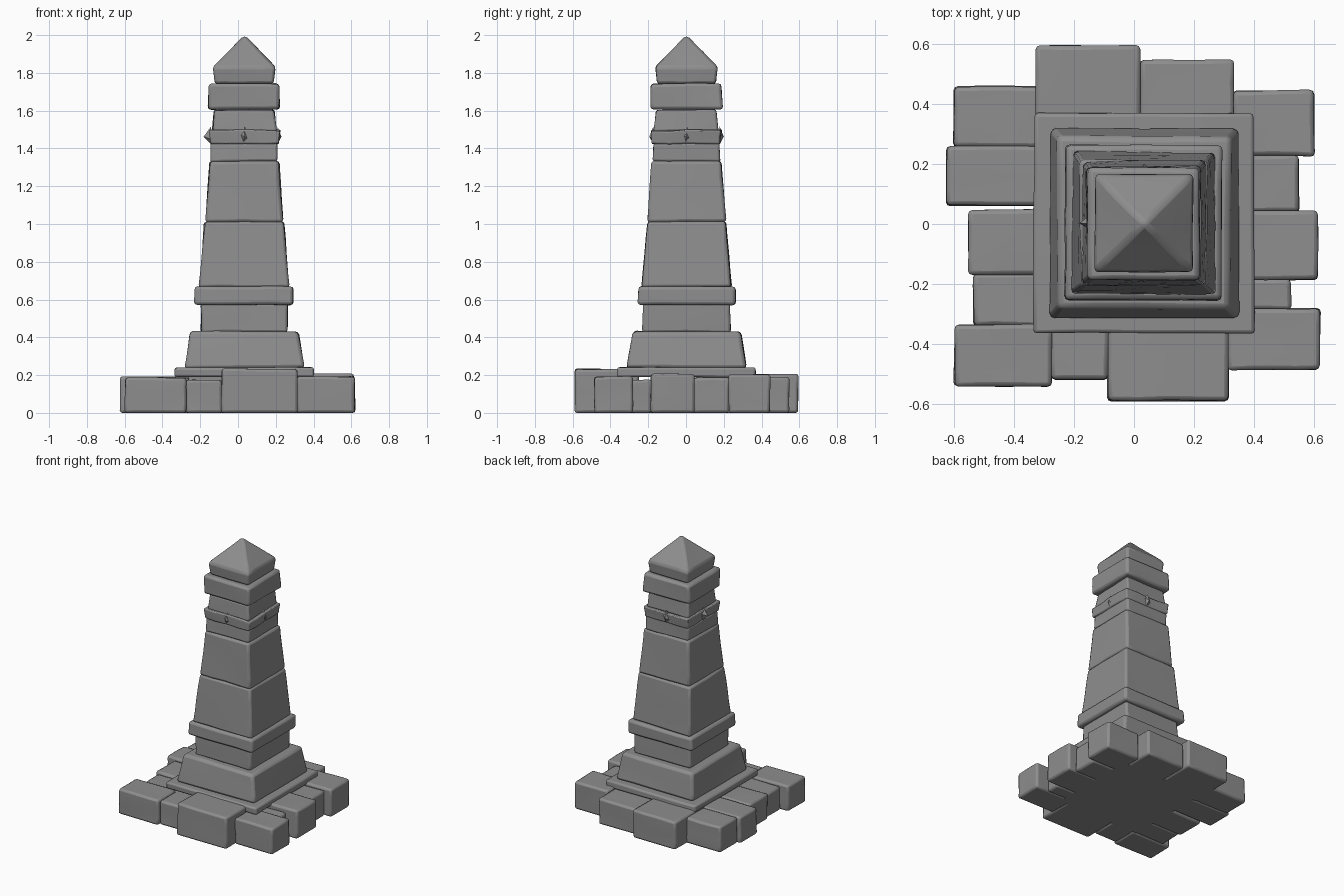
import bpy, bmesh, random
from mathutils import Vector, noise

if "Cube" in bpy.data.objects:
    bpy.data.objects.remove(bpy.data.objects["Cube"])

random.seed(4)
CX, CY = 0.033, 0.003          # axis of the tower

stone = bpy.data.materials.new("dark_grey_stone")
stone.diffuse_color = (0.27, 0.27, 0.27, 1)
stone.use_nodes = True
stone.node_tree.nodes["Principled BSDF"].inputs["Base Color"].default_value = stone.diffuse_color


def add_object(name, bm):
    me = bpy.data.meshes.new(name)
    bm.to_mesh(me)
    bm.free()
    me.materials.append(stone)
    ob = bpy.data.objects.new(name, me)
    bpy.context.collection.objects.link(ob)
    return ob


def hewn(name, rings, cuts=3, bevel=0.014, jitter=0.005, wear=0.004):
    """Worn stone: stacked rectangular rings (x0, x1, y0, y1, z), roughened and bevelled."""
    bm = bmesh.new()
    loops = []
    for x0, x1, y0, y1, z in rings:
        j = lambda: random.uniform(-jitter, jitter)
        loops.append([bm.verts.new((x + j(), y + j(), z if z == 0 else z + j() * 0.6))
                      for x, y in ((x0, y0), (x1, y0), (x1, y1), (x0, y1))])
    bm.faces.new(loops[0][::-1])
    bm.faces.new(loops[-1])
    for a, b in zip(loops, loops[1:]):
        for i in range(4):
            k = (i + 1) % 4
            bm.faces.new((a[i], a[k], b[k], b[i]))
    bmesh.ops.remove_doubles(bm, verts=bm.verts[:], dist=0.008)   # closes a pointed top
    bmesh.ops.subdivide_edges(bm, edges=bm.edges[:], cuts=cuts, use_grid_fill=True)
    seed = Vector((random.random() * 50, random.random() * 50, 0))
    for v in bm.verts:
        if v.co.z > 0.001:
            v.co += noise.noise_vector(v.co * 7 + seed) * wear
    ob = add_object(name, bm)
    mod = ob.modifiers.new("worn_edges", 'BEVEL')
    mod.width, mod.segments, mod.limit_method = bevel, 2, 'ANGLE'
    mod.angle_limit = 0.6
    bpy.context.view_layer.objects.active = ob
    ob.select_set(True)
    return ob


def tier(name, *levels, **kw):
    """Square tower stone from (z, half width) levels."""
    return hewn(name, [(CX - h, CX + h, CY - h, CY + h, z) for z, h in levels], **kw)


# paving stones around the foot: x0, x1, y0, y1, height
pavers = [
    (-0.33, 0.022, 0.25, 0.593, 0.205), (0.018, 0.33, 0.25, 0.547, 0.188),
    (-0.60, -0.26, 0.257, 0.458, 0.188), (-0.624, -0.26, 0.06, 0.26, 0.191),
    (-0.55, -0.26, -0.167, 0.048, 0.188), (-0.535, -0.26, -0.338, -0.163, 0.172),
    (-0.60, -0.273, -0.54, -0.335, 0.187), (-0.277, -0.085, -0.52, -0.25, 0.175),
    (-0.088, 0.314, -0.588, -0.25, 0.232), (0.31, 0.62, -0.485, -0.281, 0.192),
    (0.26, 0.52, -0.286, -0.182, 0.175), (0.26, 0.612, -0.185, 0.044, 0.207),
    (0.26, 0.55, 0.04, 0.23, 0.188), (0.328, 0.598, 0.226, 0.445, 0.203),
]
for n, (x0, x1, y0, y1, h) in enumerate(pavers, 1):
    hewn(f"paving_stone_{n:02d}", [(x0, x1, y0, y1, 0), (x0, x1, y0, y1, h)],
         bevel=0.014, jitter=0.003)

# foundation and stepped base
tier("foundation_core", (0, 0.34), (0.17, 0.34), bevel=0.005)
tier("base_slab", (0.19, 0.367), (0.24, 0.365), bevel=0.018, jitter=0.003)
tier("sloped_plinth", (0.236, 0.315), (0.432, 0.285), bevel=0.018)
tier("lower_neck", (0.425, 0.230), (0.58, 0.228))
tier("lower_collar", (0.570, 0.260), (0.668, 0.258), bevel=0.016)

# tapering shaft
tier("lower_shaft", (0.665, 0.239), (1.013, 0.211), bevel=0.014)
tier("upper_shaft", (1.01, 0.208), (1.332, 0.184), bevel=0.016)
tier("upper_neck_lower", (1.33, 0.177), (1.43, 0.174), bevel=0.012)
tier("thin_band", (1.424, 0.179), (1.498, 0.185), bevel=0.008, wear=0.009)
tier("upper_neck_top", (1.49, 0.171), (1.605, 0.160), bevel=0.012)

# broken splinters in the middle of each band face
for n, (dx, dy) in enumerate(((1, 0), (0, 1), (-1, 0), (0, -1))):
    bm = bmesh.new()
    out, side = Vector((dx, dy, 0)), Vector((-dy, dx, 0))
    mid = Vector((CX, CY, 1.462)) + out * 0.175
    ring = [bm.verts.new(mid + side * s + Vector((0, 0, z)))
            for s, z in ((-0.03, 0.015), (-0.006, -0.04), (0.024, -0.012), (0.002, 0.055))]
    tip = bm.verts.new(mid + out * (0.04 if dx < 0 else 0.022))
    bm.faces.new(ring[::-1])
    for i in range(4):
        bm.faces.new((ring[i], ring[(i + 1) % 4], tip))
    add_object(f"band_splinter_{n + 1}", bm)

# capital and pyramid cap
tier("capital_slab", (1.606, 0.188), (1.744, 0.187), bevel=0.016)
tier("pyramid_cap", (1.742, 0.155), (1.832, 0.165), (2.003, 0.001),
     bevel=0.014, jitter=0.001, wear=0.003)

bpy.ops.object.shade_smooth_by_angle(angle=0.7)
